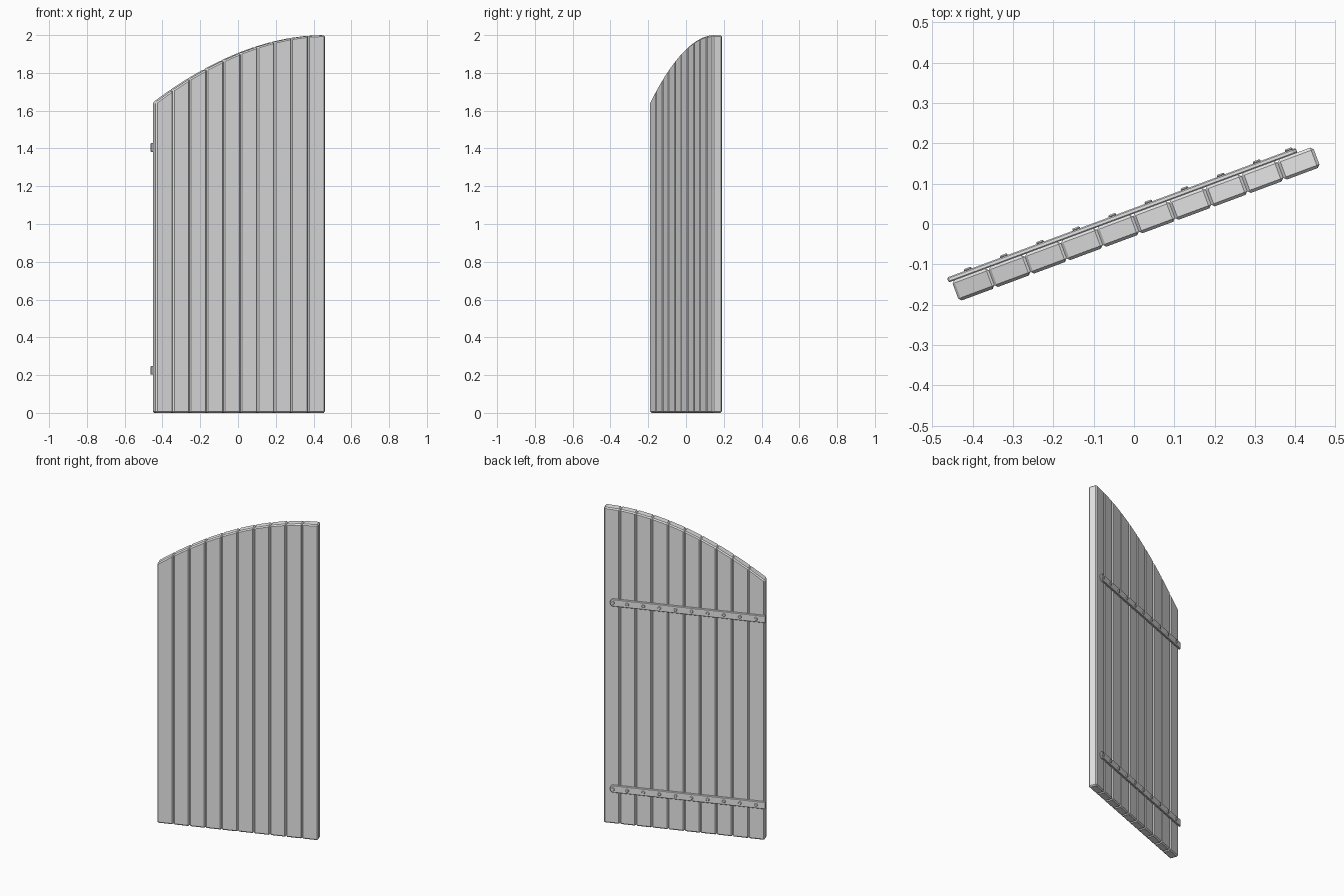
import bpy, bmesh, math
from mathutils import Matrix

cube = bpy.data.objects.get("Cube")
if cube:
    bpy.data.objects.remove(cube, do_unlink=True)

WIDTH, THICK, COUNT = 0.956, 0.054, 10
PITCH = WIDTH / COUNT
BACK = THICK / 2
# The whole leaf stands partly swung open
SWING = Matrix.Translation((0.005, 0, 0)) @ Matrix.Rotation(math.radians(20.4), 4, "Z")

grey = bpy.data.materials.new("plain_grey")
grey.use_nodes = True
grey.diffuse_color = (0.8, 0.8, 0.8, 1)
grey.node_tree.nodes["Principled BSDF"].inputs["Base Color"].default_value = (0.8, 0.8, 0.8, 1)


def prism(name, outline, y0, y1, chamfer):
    """Extrude an x-z outline from y0 to y1 and chamfer its edges."""
    bm = bmesh.new()
    face = bm.faces.new([bm.verts.new((x, y0, z)) for x, z in outline])
    ext = bmesh.ops.extrude_face_region(bm, geom=[face])
    verts = [v for v in ext["geom"] if isinstance(v, bmesh.types.BMVert)]
    bmesh.ops.translate(bm, verts=verts, vec=(0, y1 - y0, 0))
    bmesh.ops.recalc_face_normals(bm, faces=bm.faces)
    mesh = bpy.data.meshes.new(name)
    bm.to_mesh(mesh)
    bm.free()
    mesh.materials.append(grey)
    obj = bpy.data.objects.new(name, mesh)
    bpy.context.collection.objects.link(obj)
    obj.matrix_world = SWING
    bevel = obj.modifiers.new("chamfer", "BEVEL")
    bevel.width = chamfer
    bevel.segments = 1
    bevel.limit_method = "ANGLE"
    return obj


def arch(x):
    """Height of the curved top edge."""
    return 2 - 0.355 * max(0, (WIDTH / 2 - x) / WIDTH) ** 1.9


# Vertical planks with an arched top
for i in range(COUNT):
    a = -WIDTH / 2 + i * PITCH
    b = a + PITCH
    prism(f"plank_{i + 1}", [(a, 0), (b, 0), (b, arch(b)), (a, arch(a))], -BACK, BACK, 0.007)

# Hinge straps with clipped ends, and one bolt per plank
for label, z in (("lower", 0.225), ("upper", 0.1405 * 10)):
    h, left, right, clip = 0.023, -0.486, 0.437, 0.012
    outline = [(left, z - h), (right - clip, z - h), (right, z - h + clip),
               (right, z + h - clip), (right - clip, z + h), (left, z + h)]
    prism(f"{label}_hinge_strap", outline, BACK - 0.001, BACK + 0.012, 0.003)
    for i in range(COUNT):
        x = min(-WIDTH / 2 + (i + 0.5) * PITCH, right - 0.018)
        ring = [(x + 0.011 * math.cos(k * math.tau / 8), z + 0.011 * math.sin(k * math.tau / 8))
                for k in range(8)]
        prism(f"{label}_bolt_{i + 1}", ring, BACK + 0.01, BACK + 0.017, 0.003)
